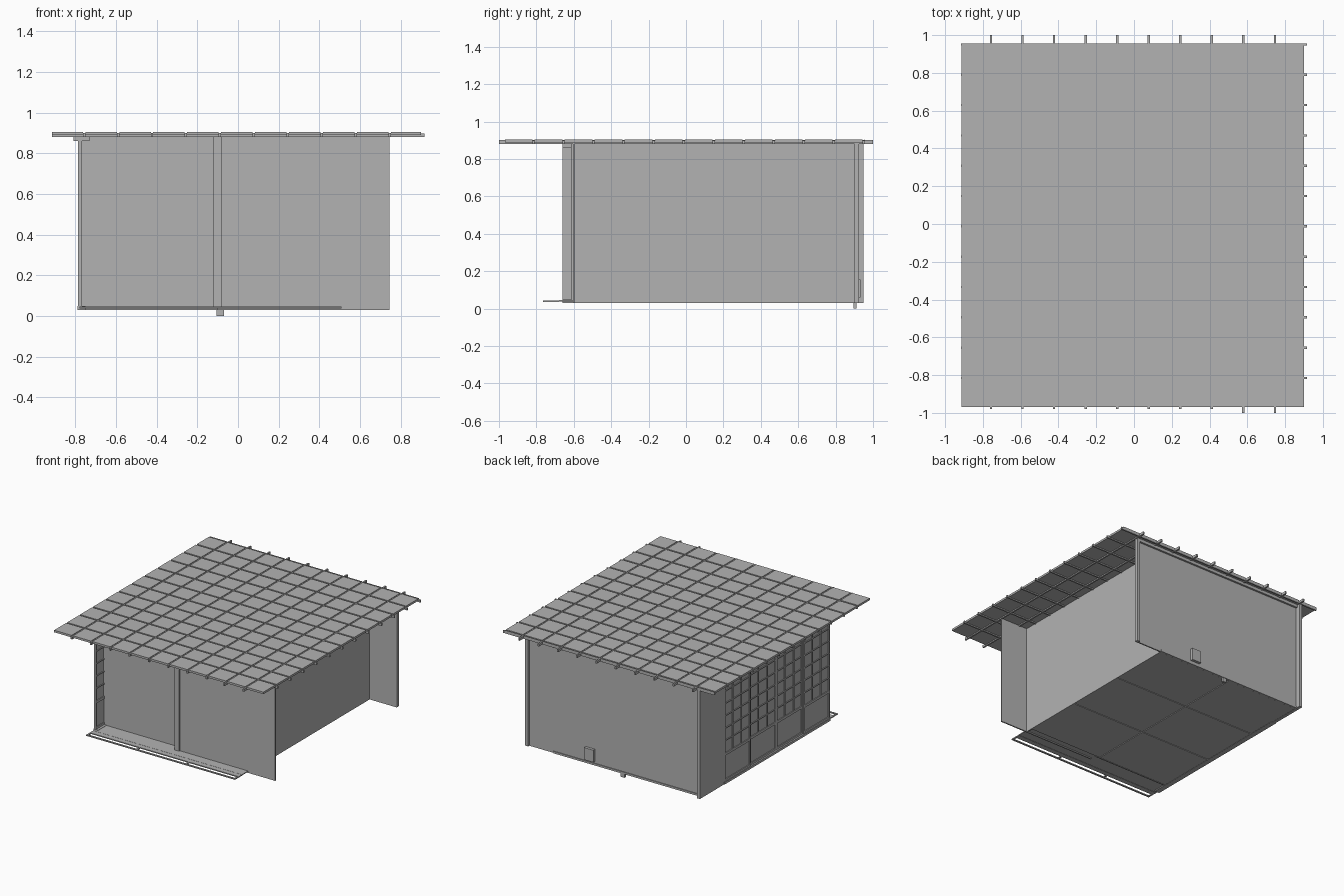
import bpy, bmesh
from mathutils import Vector

cube = bpy.data.objects.get("Cube")
if cube:
    bpy.data.objects.remove(cube, do_unlink=True)

grey = bpy.data.materials.new("plain grey")
grey.use_nodes = True
colour = (0.45, 0.45, 0.45, 1)
grey.diffuse_color = colour
grey.node_tree.nodes["Principled BSDF"].inputs["Base Color"].default_value = colour


def boxes(name, spans):
    """One object from boxes given as (x0, x1, y0, y1, z0, z1)."""
    bm = bmesh.new()
    for x0, x1, y0, y1, z0, z1 in spans:
        made = bmesh.ops.create_cube(bm, size=1)["verts"]
        size = Vector((x1 - x0, y1 - y0, z1 - z0))
        mid = Vector((x0 + x1, y0 + y1, z0 + z1)) / 2
        for v in made:
            v.co = v.co * size + mid
    mesh = bpy.data.meshes.new(name)
    bm.to_mesh(mesh)
    bm.free()
    mesh.materials.append(grey)
    obj = bpy.data.objects.new(name, mesh)
    bpy.context.collection.objects.link(obj)
    return obj


LEFT, RIGHT, INNER = -0.78, 0.745, 0.51
BASE, TOP = 0.03, 0.885
BAR = 0.006

# Roof: square tiles separated by a lattice of battens
bar_x = [-0.757 + 0.167 * i for i in range(10)]
bar_y = [-0.815 + 0.1605 * i for i in range(12)]
cols = [-0.92] + bar_x + [0.905]
rows = [-0.975] + bar_y + [0.96]
boxes("roof_tiles", [(a + BAR, b - BAR, c + BAR, d - BAR, 0.889, 0.905)
                     for a, b in zip(cols, cols[1:])
                     for c, d in zip(rows, rows[1:])])
boxes("roof_long_battens", [(x - BAR, x + BAR, -1.0 if x > 0.5 else -0.98, 1.0, 0.88, 0.9)
                            for x in bar_x])
boxes("roof_cross_battens", [(-0.915, 0.917, y - BAR, y + BAR, 0.88, 0.898)
                             for y in bar_y])

# Solid walls
boxes("right_wall", [(INNER - 0.01, INNER, -0.6, 0.9, BASE, TOP)])
boxes("back_wall", [(LEFT, RIGHT, 0.9, 0.91, BASE, TOP)])
boxes("front_right_panel", [(-0.1, RIGHT, -0.605, -0.595, BASE, TOP)])
boxes("front_left_panel", [(LEFT, -0.1, -0.555, -0.545, BASE, TOP)])
boxes("front_post", [(-0.12, -0.08, -0.615, -0.55, 0.04, TOP)])
boxes("left_rear_wall", [(LEFT - 0.005, LEFT + 0.02, 0.65, 0.95, BASE, TOP)])

# Back trim, service box and foot
boxes("back_trim", [(LEFT, RIGHT, 0.91, 0.925, 0.862, TOP),
                    (LEFT, INNER, 0.91, 0.916, BASE, 0.045),
                    (RIGHT - 0.025, RIGHT, 0.91, 0.925, BASE, TOP)])
boxes("service_box", [(0.15, 0.23, 0.91, 0.932, 0.06, 0.155)])
boxes("back_foot", [(-0.105, -0.07, 0.895, 0.912, 0, 0.04)])

# Left side: four sliding screens with lattice above a plain lower board
start, width = -0.66, 0.3275
for i in range(4):
    y0, y1 = start + i * width, start + (i + 1) * width
    x = LEFT + (0.008 if i in (1, 2) else 0)
    low, high = 0.27, 0.85
    parts = [(x, x + 0.006, y0, y1, 0.045, 0.865)]
    # Frame and lattice stand proud on both sides of the sheet
    xa, xb = x - 0.006, x + 0.012
    parts += [(xa, xb, y0, y0 + 0.015, 0.045, 0.865),
              (xa, xb, y1 - 0.015, y1, 0.045, 0.865),
              (xa, xb, y0, y1, 0.045, 0.065),
              (xa, xb, y0, y1, low - 0.02, low),
              (xa, xb, y0, y1, high, 0.865)]
    for k in range(1, 3):
        y = y0 + k * width / 3
        parts.append((xa, xb, y - 0.005, y + 0.005, low, high))
    for k in range(1, 6):
        z = low + k * (high - low) / 6
        parts.append((xa, xb, y0, y1, z - 0.004, z + 0.004))
    boxes("left_screen_%d" % (i + 1), parts)
boxes("left_rails", [(LEFT - 0.01, LEFT + 0.03, start, 0.65, 0.862, TOP),
                     (LEFT - 0.01, LEFT + 0.03, start, 0.65, BASE, 0.048)])
boxes("corner_bracket", [(-0.81, -0.73, start, -0.55, 0.86, TOP)])

# Floor with six boards beneath, and the open-edged front deck
boxes("floor", [(LEFT, INNER, -0.68, 0.9, 0.038, 0.045)])
step_x, step_y = (INNER - LEFT) / 2, 1.45 / 3
boxes("floor_boards", [(LEFT + i * step_x + 0.003, LEFT + (i + 1) * step_x - 0.003,
                        -0.55 + j * step_y + 0.003, -0.55 + (j + 1) * step_y - 0.003,
                        0.032, 0.038)
                       for i in range(2) for j in range(3)])
deck = [(LEFT, INNER, -0.765, -0.752, 0.036, 0.044),
        (LEFT, INNER, -0.72, -0.68, 0.036, 0.044)]
for i in range(4):
    x = LEFT + i * (INNER - LEFT - 0.012) / 3
    deck.append((x, x + 0.012, -0.765, -0.68, 0.036, 0.044))
boxes("front_deck_frame", deck)
